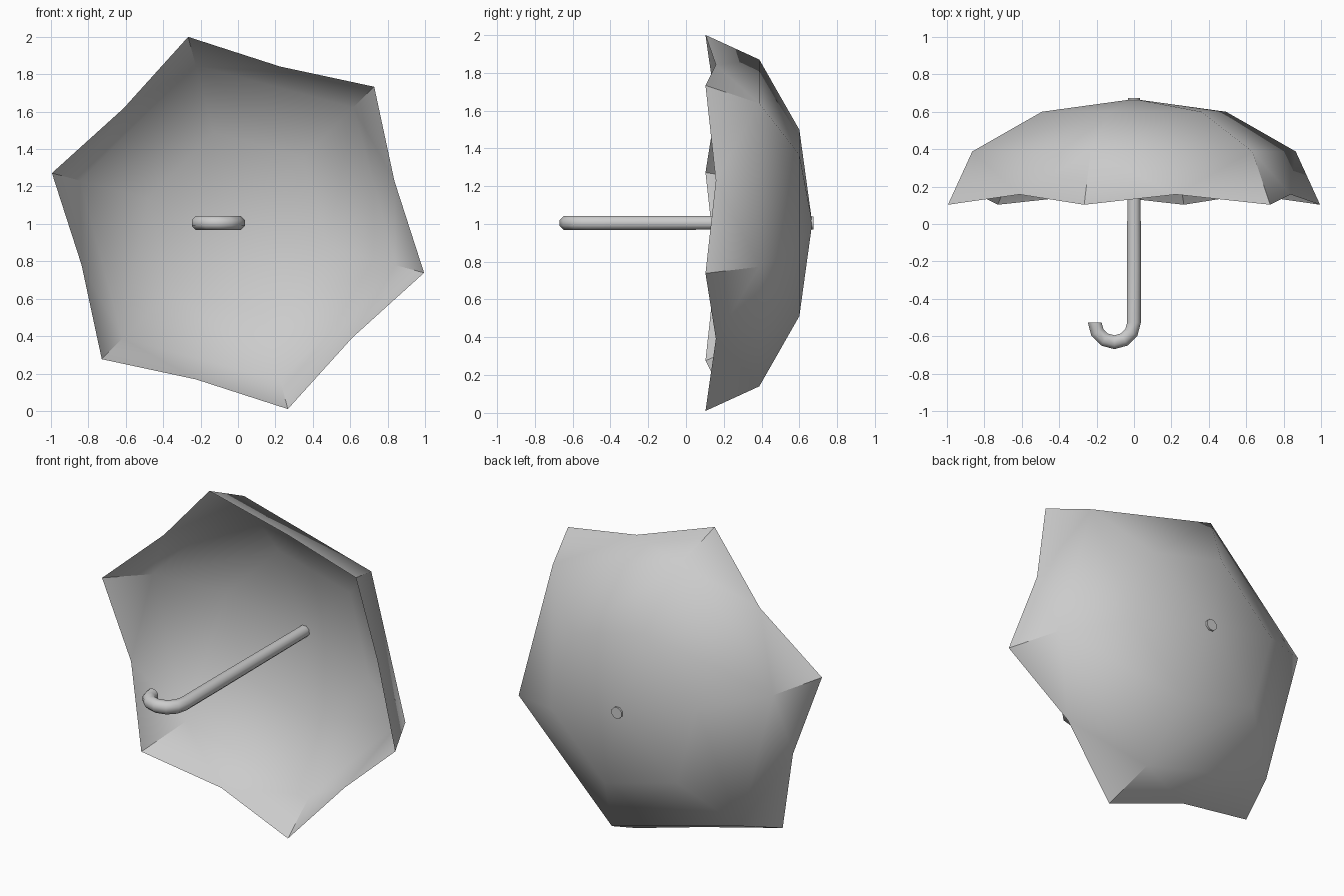
import bpy, bmesh, math

if "Cube" in bpy.data.objects:
    bpy.data.objects.remove(bpy.data.objects["Cube"])

CZ = 1.005  # height of the umbrella axis, which runs along y

def polar(r, deg, y):
    a = math.radians(deg)
    return (r * math.cos(a), y, CZ + r * math.sin(a))

def finish(name, bm, angle):
    bmesh.ops.recalc_face_normals(bm, faces=bm.faces)
    me = bpy.data.meshes.new(name)
    bm.to_mesh(me)
    bm.free()
    ob = bpy.data.objects.new(name, me)
    bpy.context.collection.objects.link(ob)
    bpy.ops.object.select_all(action='DESELECT')
    ob.select_set(True)
    bpy.context.view_layer.objects.active = ob
    bpy.ops.object.shade_smooth_by_angle(angle=math.radians(angle))
    return ob

# canopy: six panels, closed thin shell (outer skin and inner skin sharing the rim)
bm = bmesh.new()
angs = [45 + 60 * k for k in range(6)]
tips = [bm.verts.new(polar(1.03, a, 0.103)) for a in angs]
mids = [bm.verts.new(polar(0.866, a + 30, 0.158)) for a in angs]

def skin(profile, apex_y):
    apex = bm.verts.new((0, apex_y, CZ))
    rings = [[bm.verts.new(polar(r, a, y)) for a in angs] for r, y in profile]
    for i in range(6):
        j = (i + 1) % 6
        bm.faces.new((apex, rings[0][i], rings[0][j]))
        bm.faces.new((rings[0][i], rings[1][i], rings[1][j], rings[0][j]))
        bm.faces.new((rings[1][i], mids[i], rings[1][j]))
        bm.faces.new((rings[1][i], tips[i], mids[i]))
        bm.faces.new((rings[1][j], mids[i], tips[j]))

skin([(0.51, 0.60), (0.895, 0.388)], 0.668)
skin([(0.50, 0.58), (0.873, 0.375)], 0.648)
finish("canopy", bm, 40)

# shaft with hooked handle: octagonal tube swept along a J in the xy plane
R, r = 0.105, 0.037
path = [(0, 0.674, 0), (0, -0.2, 0)]
for k in range(7):
    t = math.pi * k / 6
    path.append((-R + R * math.cos(t), -0.527 - R * math.sin(t), t))
bm = bmesh.new()
rings = []
for n, (x, y, t) in enumerate(path):
    rad = r if n else r * 0.9
    ring = []
    for s in range(8):
        a = math.tau * s / 8 + math.pi / 8
        u, v = rad * math.cos(a) / math.cos(math.pi / 8), rad * math.sin(a) / math.cos(math.pi / 8)
        ring.append(bm.verts.new((x + u * math.cos(t), y - u * math.sin(t), CZ + v)))
    rings.append(ring)
for a, b in zip(rings, rings[1:]):
    for s in range(8):
        bm.faces.new((a[s], a[(s + 1) % 8], b[(s + 1) % 8], b[s]))
bm.faces.new(rings[0])
bm.faces.new(rings[-1])
finish("shaft_handle", bm, 50)
